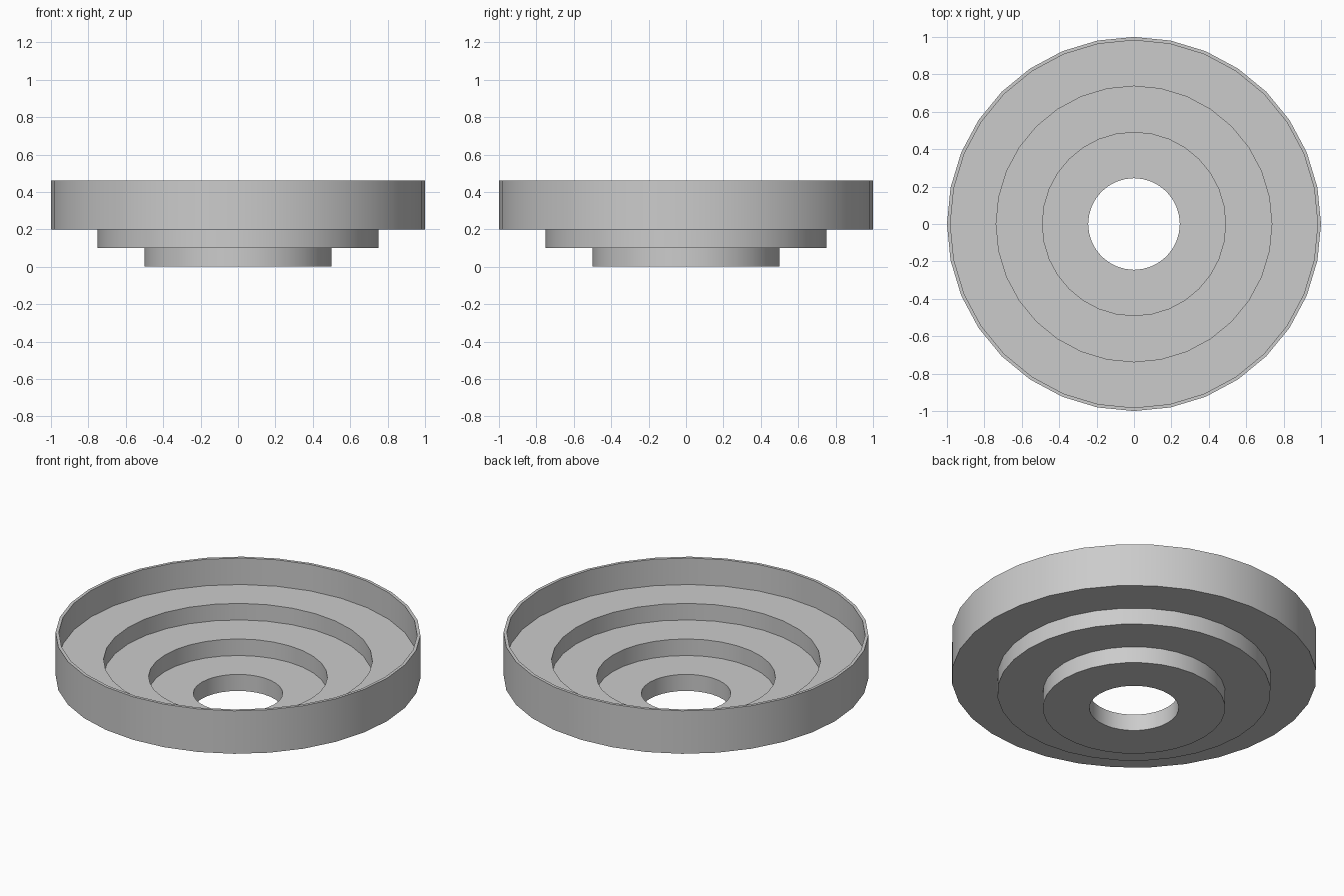
import bpy, bmesh
from math import cos, sin, pi

if "Cube" in bpy.data.objects:
    bpy.data.objects.remove(bpy.data.objects["Cube"])

SIDES = 32

# Closed (radius, height) cross-section: stepped floor and thin rim wall
profile = [
    (0.245, 0.0), (0.50, 0.0), (0.50, 0.1), (0.75, 0.1), (0.75, 0.2),
    (1.0, 0.2), (1.0, 0.46), (0.982, 0.46), (0.982, 0.3), (0.737, 0.3),
    (0.737, 0.2), (0.49, 0.2), (0.49, 0.1), (0.245, 0.1),
]


def lathe(name, points, sides):
    bm = bmesh.new()
    rings = [[bm.verts.new((r * cos(2 * pi * i / sides), r * sin(2 * pi * i / sides), z))
              for r, z in points] for i in range(sides)]
    n = len(points)
    for i in range(sides):
        a, b = rings[i], rings[(i + 1) % sides]
        for j in range(n):
            k = (j + 1) % n
            bm.faces.new((a[j], b[j], b[k], a[k]))
    bmesh.ops.recalc_face_normals(bm, faces=bm.faces)
    mesh = bpy.data.meshes.new(name)
    bm.to_mesh(mesh)
    bm.free()
    obj = bpy.data.objects.new(name, mesh)
    bpy.context.collection.objects.link(obj)
    return obj


# Stepped dish with central hole
dish = lathe("stepped_dish", profile, SIDES)
bpy.context.view_layer.objects.active = dish
dish.select_set(True)
bpy.ops.object.shade_smooth_by_angle(angle=0.6)
